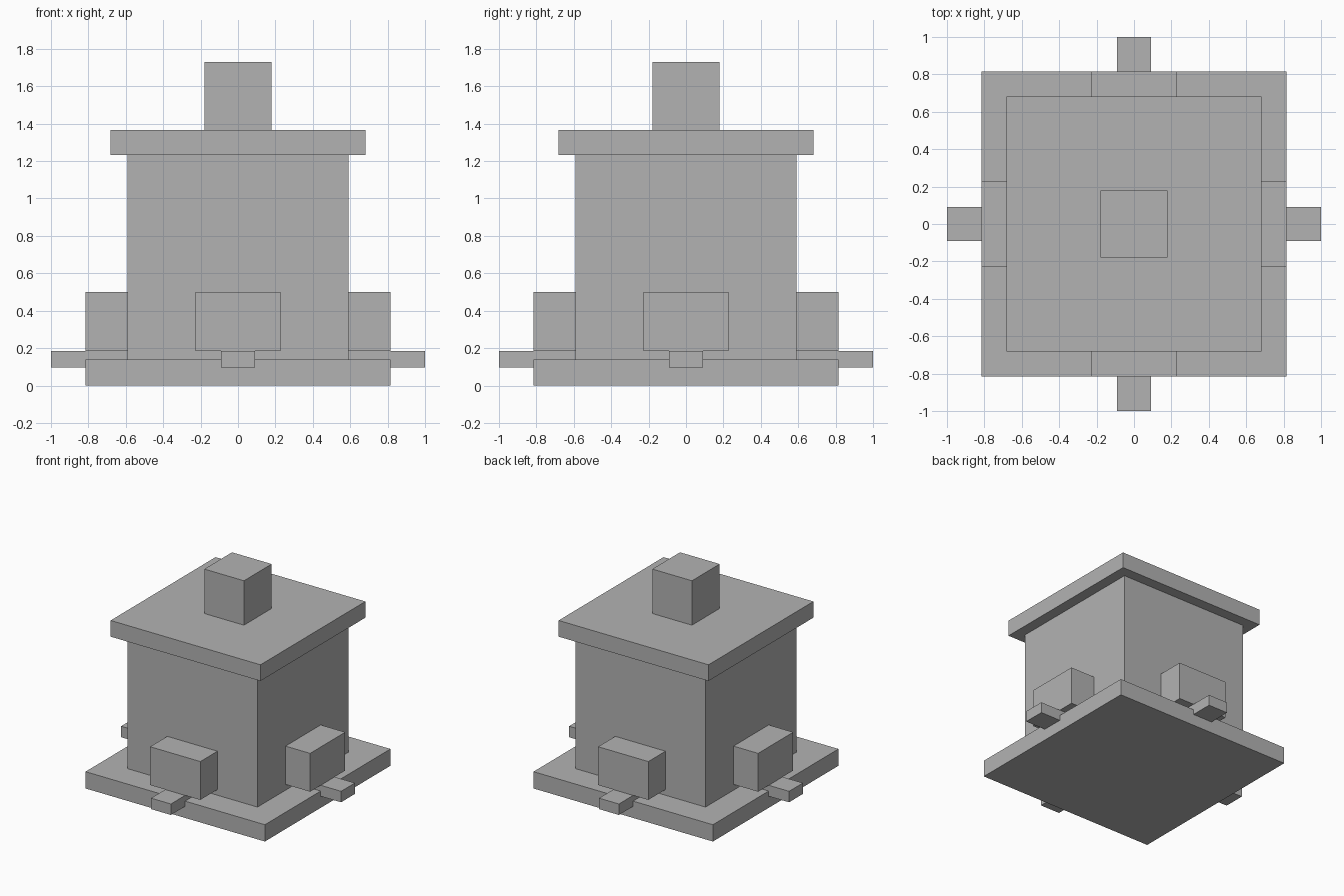
import bpy
from math import pi
from mathutils import Matrix, Vector

cube = bpy.data.objects.get("Cube")
if cube:
    bpy.data.objects.remove(cube, do_unlink=True)

# Single plain material
grey = bpy.data.materials.new("plain_grey")
grey.use_nodes = True
colour = (0.45, 0.45, 0.45, 1)
grey.diffuse_color = colour
grey.node_tree.nodes["Principled BSDF"].inputs["Base Color"].default_value = colour


def block(name, low, high, turn=0):
    """Box between two corners, turned about the vertical axis."""
    low, high = Vector(low), Vector(high)
    bpy.ops.mesh.primitive_cube_add(size=1)
    obj = bpy.context.object
    obj.name = obj.data.name = name
    obj.data.transform(Matrix.Rotation(turn, 4, "Z")
                       @ Matrix.Translation((low + high) / 2)
                       @ Matrix.Diagonal((*(high - low), 1)))
    obj.data.materials.append(grey)


def square_block(name, half, bottom, top):
    block(name, (-half, -half, bottom), (half, half, top))


# Central stack
square_block("base_slab", 0.815, 0, 0.138)
square_block("main_body", 0.592, 0.138, 1.232)
square_block("roof_slab", 0.681, 1.232, 1.365)
square_block("top_block", 0.18, 1.365, 1.73)

# A housing with a protruding ledge beneath it on each side
for i, side in enumerate(("front", "left", "back", "right")):
    turn = i * pi / 2
    block(side + "_housing", (-0.228, -0.815, 0.185), (0.228, -0.592, 0.5), turn)
    block(side + "_ledge", (-0.09, -1, 0.095), (0.09, -0.592, 0.185), turn)
